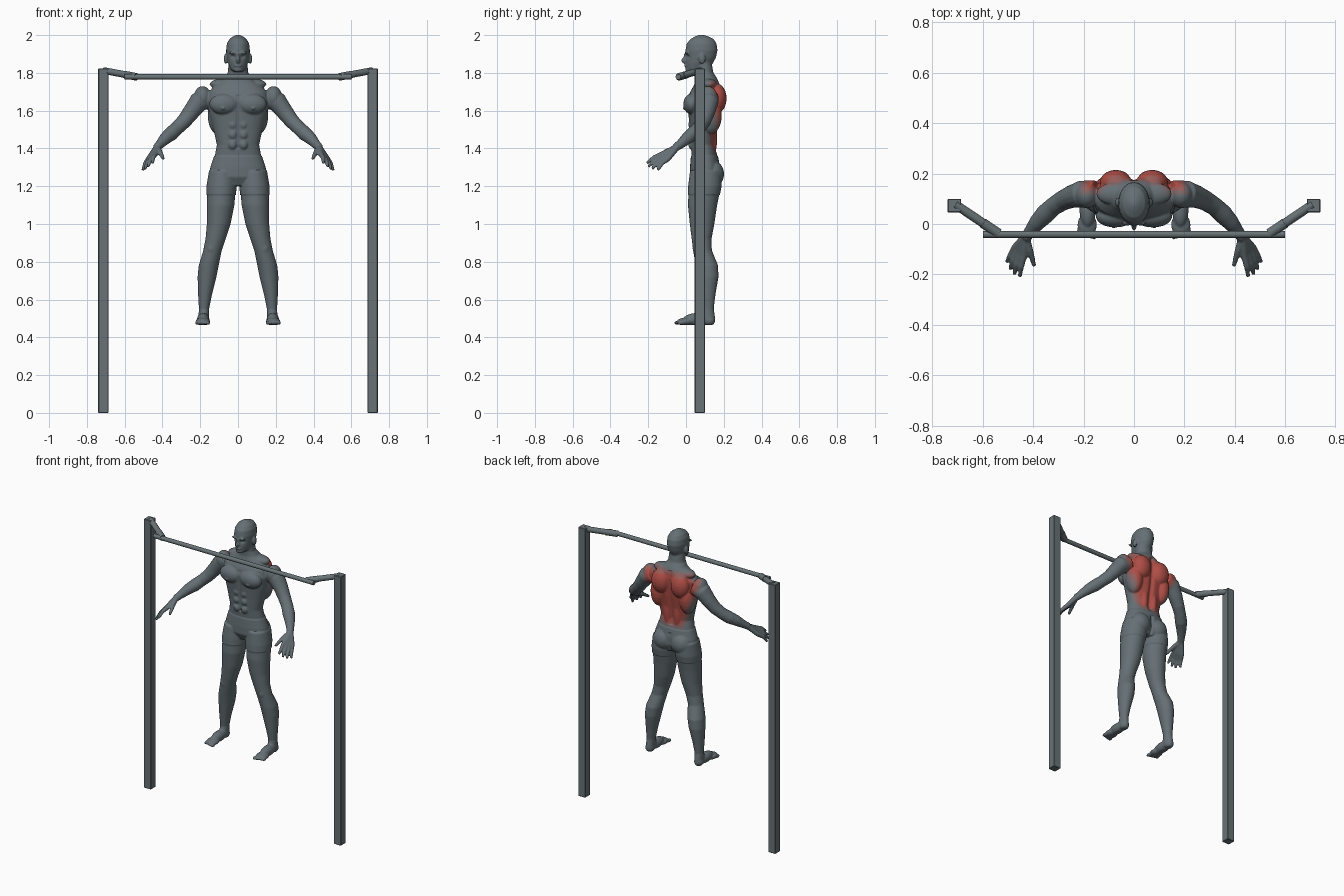
import bpy, bmesh, math
from mathutils import Vector, Matrix

if "Cube" in bpy.data.objects:
    bpy.data.objects.remove(bpy.data.objects["Cube"], do_unlink=True)


def material(name, color):
    mat = bpy.data.materials.new(name)
    mat.use_nodes = True
    mat.diffuse_color = (*color, 1)
    mat.node_tree.nodes["Principled BSDF"].inputs["Base Color"].default_value = (*color, 1)
    return mat


slate = material("slate grey", (.13, .16, .175))
dusty = material("dusty rose grey", (.2, .135, .14))
rose = material("faded red", (.3, .105, .095))
red = material("muscle red", (.42, .075, .06))
steel = material("steel grey", (.14, .17, .18))


def add_object(name, bm, mats):
    bmesh.ops.recalc_face_normals(bm, faces=bm.faces)
    mesh = bpy.data.meshes.new(name)
    bm.to_mesh(mesh)
    bm.free()
    for mat in mats:
        mesh.materials.append(mat)
    obj = bpy.data.objects.new(name, mesh)
    bpy.context.collection.objects.link(obj)
    return obj


def skin(bm, rings):
    """Bridge rings of points into a closed tube."""
    loops = [[bm.verts.new(p) for p in ring] for ring in rings]
    n = len(loops[0])
    for a, b in zip(loops, loops[1:]):
        for i in range(n):
            j = (i + 1) % n
            bm.faces.new((a[i], a[j], b[j], b[i]))
    bm.faces.new(loops[0])
    bm.faces.new(loops[-1])


def circle(n):
    return [(math.cos(math.tau * i / n), math.sin(math.tau * i / n)) for i in range(n)]


def loft(bm, rows, power=.9):
    """Rows of height, centre x, half width, front y, back y."""
    def bend(t):
        return math.copysign(abs(t) ** power, t)
    skin(bm, [[(cx + w * bend(c), (f + b) / 2 + (b - f) / 2 * bend(s), z)
               for c, s in circle(32)] for z, cx, w, f, b in rows])


def tube(bm, path, sides=16):
    """Path of x, y, z, radius."""
    pts = [Vector(p[:3]) for p in path]
    rings = []
    for i, p in enumerate(pts):
        way = pts[min(i + 1, len(pts) - 1)] - pts[max(i - 1, 0)]
        q = way.to_track_quat("Z", "Y")
        rings.append([p + q @ Vector((c, s, 0)) * path[i][3] for c, s in circle(sides)])
    skin(bm, rings)


def blob(bm, centre, radii):
    bmesh.ops.create_uvsphere(bm, u_segments=20, v_segments=12, radius=1,
                              matrix=Matrix.Translation(centre) @ Matrix.Diagonal((*radii, 1)))


body = bmesh.new()

# Leg
loft(body, [
    (1.28, .082, .068, .025, .185), (1.2, .087, .076, .015, .185),
    (1.1, .092, .073, .01, .165), (1, .102, .063, .02, .15),
    (.92, .119, .053, .03, .135), (.86, .135, .049, .038, .137),
    (.78, .155, .053, .05, .17), (.72, .164, .05, .06, .172),
    (.62, .175, .036, .075, .155), (.55, .18, .027, .085, .147),
    (.5, .182, .028, .07, .155), (.475, .182, .026, .06, .15)], 1)
blob(body, (.14, .055, .87), (.025, .02, .032))

# Foot and toes
blob(body, (.183, .122, .49), (.029, .033, .03))
blob(body, (.184, .06, .495), (.033, .075, .034))
blob(body, (.186, -.003, .483), (.039, .045, .021))
for i in range(5):
    blob(body, (.157 + .015 * i, -.043 + .004 * i, .477), (.009, .02, .011))

# Arm
tube(body, [(.15, .125, 1.67, .05), (.21, .118, 1.645, .054), (.25, .108, 1.59, .045),
            (.285, .092, 1.545, .04), (.322, .068, 1.508, .037), (.352, .04, 1.48, .039),
            (.385, .005, 1.453, .033), (.415, -.033, 1.42, .024), (.43, -.055, 1.405, .022)])

# Hand: four fingers fanning from the wrist, and a thumb
wrist = Vector((.43, -.05, 1.405))
for i in range(4):
    t = i / 3
    knuckle = Vector((.437, -.123, 1.372)).lerp(Vector((.474, -.095, 1.345)), t)
    tip = Vector((.453, -.208, 1.322)).lerp(Vector((.504, -.15, 1.285)), t)
    tip += Vector((.006, -.012, -.006)) * math.sin(math.pi * t)
    middle = knuckle.lerp(tip, .5) + Vector((.003, -.004, .006))
    tube(body, [(*wrist, .018), (*knuckle, .0145), (*middle, .0115), (*tip, .008)], 10)
tube(body, [(*wrist, .017), (.414, -.105, 1.383, .014), (.403, -.14, 1.362, .011),
            (.396, -.167, 1.345, .008)], 10)

# Muscles, ear and brow of one side
for centre, radii in (
        ((.075, .03, 1.635), (.077, .044, .055)),    # chest
        ((.08, -.01, 1.612), (.008, .008, .008)),
        ((.188, .115, 1.67), (.046, .053, .06)),     # shoulder
        ((.075, .12, 1.74), (.075, .045, .03)),      # neck muscle
        ((.072, .165, 1.665), (.064, .05, .078)),    # shoulder blade
        ((.108, .13, 1.575), (.052, .06, .1)),       # side of back
        ((.036, .13, 1.46), (.03, .036, .12)),       # lower back
        ((.067, .138, 1.265), (.066, .06, .068)),    # seat
        ((.065, .085, 1.875), (.01, .018, .028)),    # ear
        ((.024, .004, 1.906), (.024, .01, .008))):   # brow
    blob(body, centre, radii)
for i in range(3):
    blob(body, (.028, .034, 1.42 + .053 * i), (.025, .022, .027))

# Mirror the limbs and muscles
twin = bmesh.ops.duplicate(body, geom=body.verts[:] + body.edges[:] + body.faces[:])
bmesh.ops.scale(body, vec=(-1, 1, 1),
                verts=[g for g in twin["geom"] if isinstance(g, bmesh.types.BMVert)])

# Torso and neck
loft(body, [(z, 0, w, f, b) for z, w, f, b in (
    (1.205, .09, .05, .16), (1.25, .15, .025, .18), (1.3, .143, .025, .178),
    (1.36, .123, .03, .165), (1.42, .112, .025, .155), (1.5, .13, .02, .165),
    (1.58, .15, .012, .178), (1.65, .16, .005, .185), (1.7, .155, .022, .187),
    (1.74, .115, .045, .18), (1.77, .075, .052, .165), (1.8, .054, .05, .145),
    (1.86, .049, .045, .135))])

# Head and face
loft(body, [(z, 0, w, f, b) for z, w, f, b in (
    (1.807, .024, .008, .06), (1.82, .04, .002, .1), (1.85, .052, -.002, .142),
    (1.88, .059, 0, .158), (1.92, .063, -.003, .167), (1.955, .059, .004, .162),
    (1.98, .045, .024, .146), (1.995, .023, .052, .113), (2.002, .008, .072, .09))], 1)
for centre, radii in (((0, -.004, 1.866), (.011, .022, .018)), ((0, .002, 1.885), (.008, .016, .025)),
                      ((0, 0, 1.838), (.02, .01, .007)), ((0, .01, 1.818), (.022, .014, .014))):
    blob(body, centre, radii)

# Fuse everything into one smooth skin
figure = add_object("body", body, [])
fuse = figure.modifiers.new("fuse", "REMESH")
fuse.mode = "VOXEL"
fuse.voxel_size = .005
soften = figure.modifiers.new("soften", "SMOOTH")
soften.factor = .5
soften.iterations = 3
graph = bpy.context.evaluated_depsgraph_get()
mesh = bpy.data.meshes.new_from_object(figure.evaluated_get(graph))
figure.modifiers.clear()
figure.data = mesh
mesh.materials.clear()
for mat in (slate, dusty, rose, red):
    mesh.materials.append(mat)

# Grooves, eye sockets, flat soles and the raised shorts
normals = [v.normal.copy() for v in mesh.vertices]
for v, normal in zip(mesh.vertices, normals):
    x, y, z = v.co
    side = abs(x)
    if 1.38 < z < 1.75 and y > .1:
        v.co.y -= .012 * math.exp(-(x / .015) ** 2)
    elif 1.4 < z < 1.68 and y < .06:
        v.co.y += .006 * math.exp(-(x / .009) ** 2)
    elif 1.2 < z < 1.33 and y > .12:
        v.co.y -= .012 * math.exp(-(x / .01) ** 2)
    elif z > 1.84 and y < .04:
        v.co.y += .009 * math.exp(-((side - .025) / .012) ** 2 - ((z - 1.886) / .009) ** 2)
    if 1.155 < z < 1.36 and side < .25:
        v.co += normal * .004
    v.co.z = max(v.co.z, .466)


# Red back that fades out towards its edges
def back_strength(p):
    width = .09 + .13 * min(max((p.z - 1.38) / .3, 0), 1)
    return min((width - abs(p.x)) / .05, (p.y - .115) / .04, (1.765 - p.z) / .05, (p.z - 1.362) / .05)


for face in mesh.polygons:
    strength = back_strength(face.center)
    face.material_index = sum(strength > limit for limit in (.1, .4, .75))
mesh.shade_smooth()

# Frame: square posts, angled brackets and the crossbar
for side, word in ((1, "left"), (-1, "right")):
    bm = bmesh.new()
    bmesh.ops.create_cube(bm, size=1, matrix=Matrix.Translation((side * .713, .073, .912))
                          @ Matrix.Diagonal((.054, .054, 1.824, 1)))
    bmesh.ops.bevel(bm, geom=bm.edges[:], offset=.003, segments=1, affect="EDGES")
    add_object(word + "_post", bm, [steel])
    bm = bmesh.new()
    tube(bm, [(side * .71, .078, 1.812, .018), (side * .57, -.016, 1.786, .018)])
    tube(bm, [(side * .6, .004, 1.791, .02), (side * .538, -.038, 1.779, .02)])
    add_object(word + "_bracket", bm, [steel])
bm = bmesh.new()
tube(bm, [(-.6, -.041, 1.779, .014), (.6, -.041, 1.779, .014)])
add_object("crossbar", bm, [steel])

for obj in bpy.context.collection.objects:
    obj.select_set(obj.name == "crossbar" or "bracket" in obj.name)
    if obj.name == "crossbar":
        bpy.context.view_layer.objects.active = obj
bpy.ops.object.shade_smooth_by_angle()
